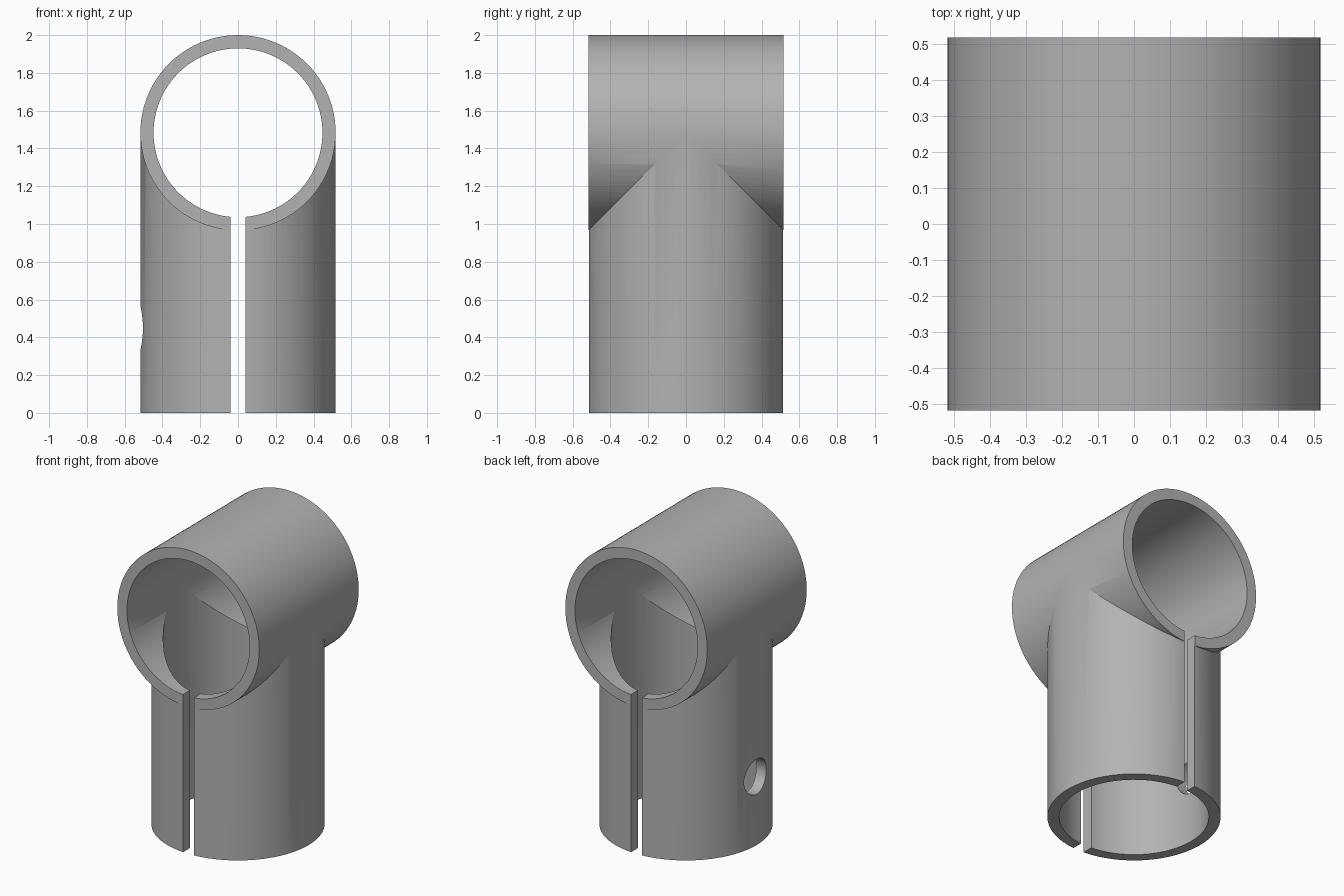
import bpy
from math import pi, radians

cube = bpy.data.objects.get("Cube")
if cube:
    bpy.data.objects.remove(cube)

OUTER, INNER = 0.517, 0.447     # tube radii
AXIS_Z = 2 - OUTER              # height of the cross tube axis
SLOT = 0.08
SIDES = 96

grey = bpy.data.materials.new("plain grey")
grey.use_nodes = True
colour = (0.45, 0.45, 0.45, 1)
grey.diffuse_color = colour
grey.node_tree.nodes["Principled BSDF"].inputs["Base Color"].default_value = colour


def cylinder(name, radius, length, centre, turn=(0, 0, 0)):
    bpy.ops.mesh.primitive_cylinder_add(vertices=SIDES, radius=radius, depth=length,
                                        location=centre, rotation=turn)
    obj = bpy.context.object
    obj.name = name
    obj.data.materials.append(grey)
    return obj


def combine(target, tool, operation):
    # Apply the boolean, then drop the tool
    mod = target.modifiers.new(tool.name, 'BOOLEAN')
    mod.operation = operation
    mod.solver = 'EXACT'
    mod.object = tool
    bpy.context.view_layer.objects.active = target
    bpy.ops.object.modifier_apply(modifier=mod.name)
    bpy.data.objects.remove(tool)


# Solid tee: cross tube along y and upright tube
along_y = (pi / 2, 0, 0)
fitting = cylinder("tee_tube_clamp", OUTER, 2 * OUTER, (0, 0, AXIS_Z), along_y)
upright = cylinder("upright_tube", OUTER - 0.0005, AXIS_Z, (0, 0, AXIS_Z / 2))
combine(fitting, upright, 'UNION')

# Bores through both tubes
combine(fitting, cylinder("cross_bore", INNER, 2, (0, 0, AXIS_Z), along_y), 'DIFFERENCE')
combine(fitting, cylinder("upright_bore", INNER - 0.0005, AXIS_Z + 0.2,
                          (0, 0, AXIS_Z / 2 - 0.1)), 'DIFFERENCE')

# Clamping slot through front and back, up into the cross bore
bpy.ops.mesh.primitive_cube_add(size=1, location=(0, 0, 0.6))
slot = bpy.context.object
slot.name = "slot_cutter"
slot.scale = (SLOT, 2, 1.6)
combine(fitting, slot, 'DIFFERENCE')

# Screw hole in one side wall
combine(fitting, cylinder("screw_hole", 0.115, 0.4, (-OUTER, 0, 0.45), (0, pi / 2, 0)),
        'DIFFERENCE')

bpy.ops.object.select_all(action='DESELECT')
fitting.select_set(True)
bpy.context.view_layer.objects.active = fitting
bpy.ops.object.shade_smooth_by_angle(angle=radians(25))
